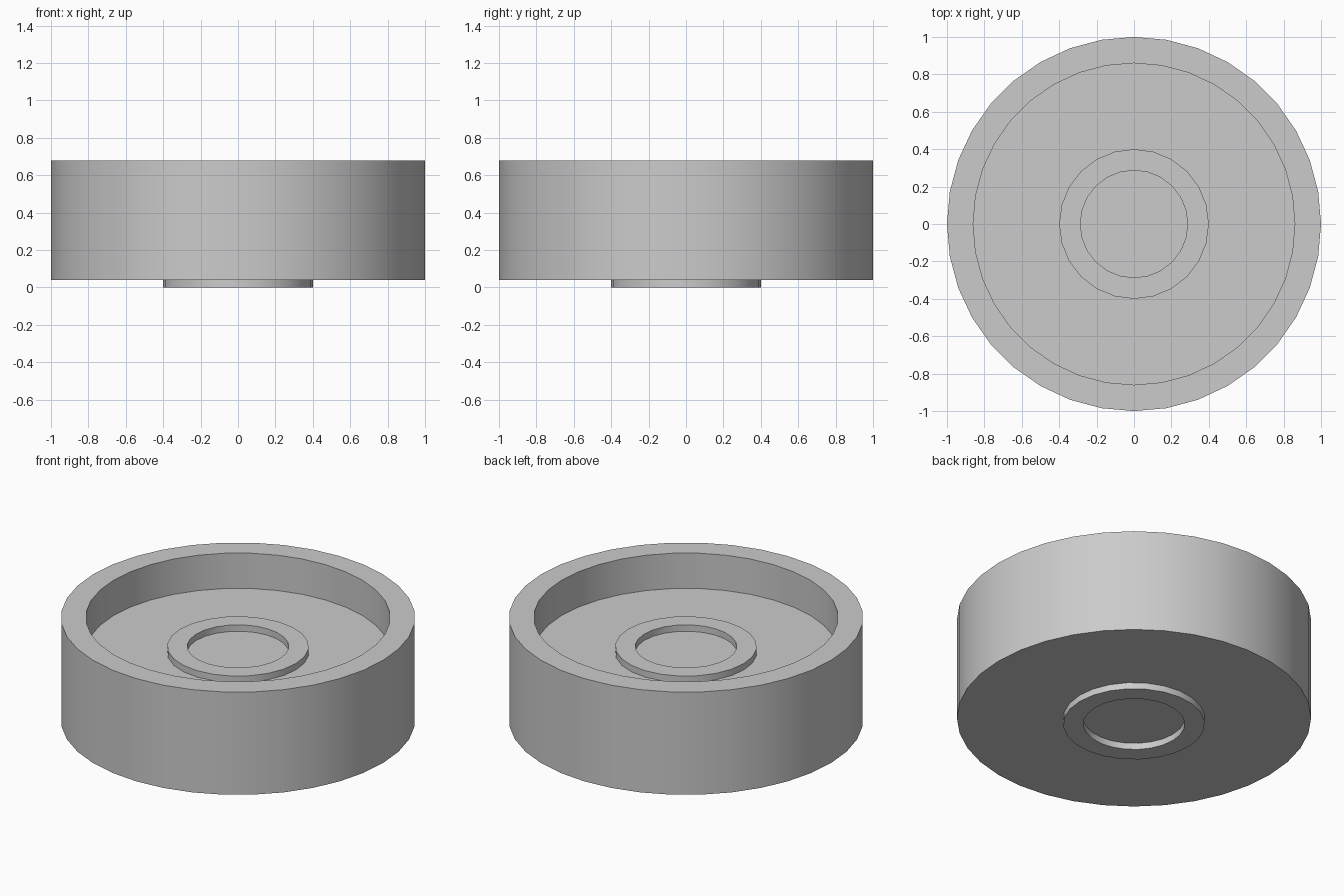
import bpy
import bmesh
from math import cos, sin, radians, tau

cube = bpy.data.objects.get("Cube")
if cube:
    bpy.data.objects.remove(cube, do_unlink=True)

grey = bpy.data.materials.new("plain grey")
grey.use_nodes = True
colour = (0.6, 0.6, 0.6, 1)
grey.diffuse_color = colour
grey.node_tree.nodes["Principled BSDF"].inputs["Base Color"].default_value = colour


def lathe(name, profile, sides, capped):
    """Spin (radius, height) points about z, optionally closing both ends."""
    bm = bmesh.new()
    rings = []
    for radius, height in profile:
        angles = [tau * i / sides for i in range(sides)]
        rings.append([bm.verts.new((radius * cos(a), radius * sin(a), height))
                      for a in angles])
    for low, high in zip(rings, rings[1:]):
        for i in range(sides):
            j = (i + 1) % sides
            bm.faces.new((low[i], low[j], high[j], high[i]))
    if capped:
        bm.faces.new(rings[0][::-1])
        bm.faces.new(rings[-1])
    mesh = bpy.data.meshes.new(name)
    bm.to_mesh(mesh)
    bm.free()
    mesh.materials.append(grey)
    obj = bpy.data.objects.new(name, mesh)
    bpy.context.collection.objects.link(obj)
    bpy.ops.object.select_all(action="DESELECT")
    obj.select_set(True)
    bpy.context.view_layer.objects.active = obj
    bpy.ops.object.shade_smooth_by_angle(angle=radians(30))
    return obj


# Round body with a recessed floor
base, floor, rim = 0.04, 0.46, 0.68
lathe("wheel_body", [(1, base), (1, rim), (0.86, rim), (0.86, floor)], 36, True)

# Raised hub rings on the floor and underneath
outer, inner, thick = 0.4, 0.287, 0.04
lathe("upper_hub_ring", [(outer, floor), (outer, floor + thick),
                         (inner, floor + thick), (inner, floor)], 24, False)
lathe("lower_hub_ring", [(inner, base), (inner, 0),
                         (outer, 0), (outer, base)], 24, False)
